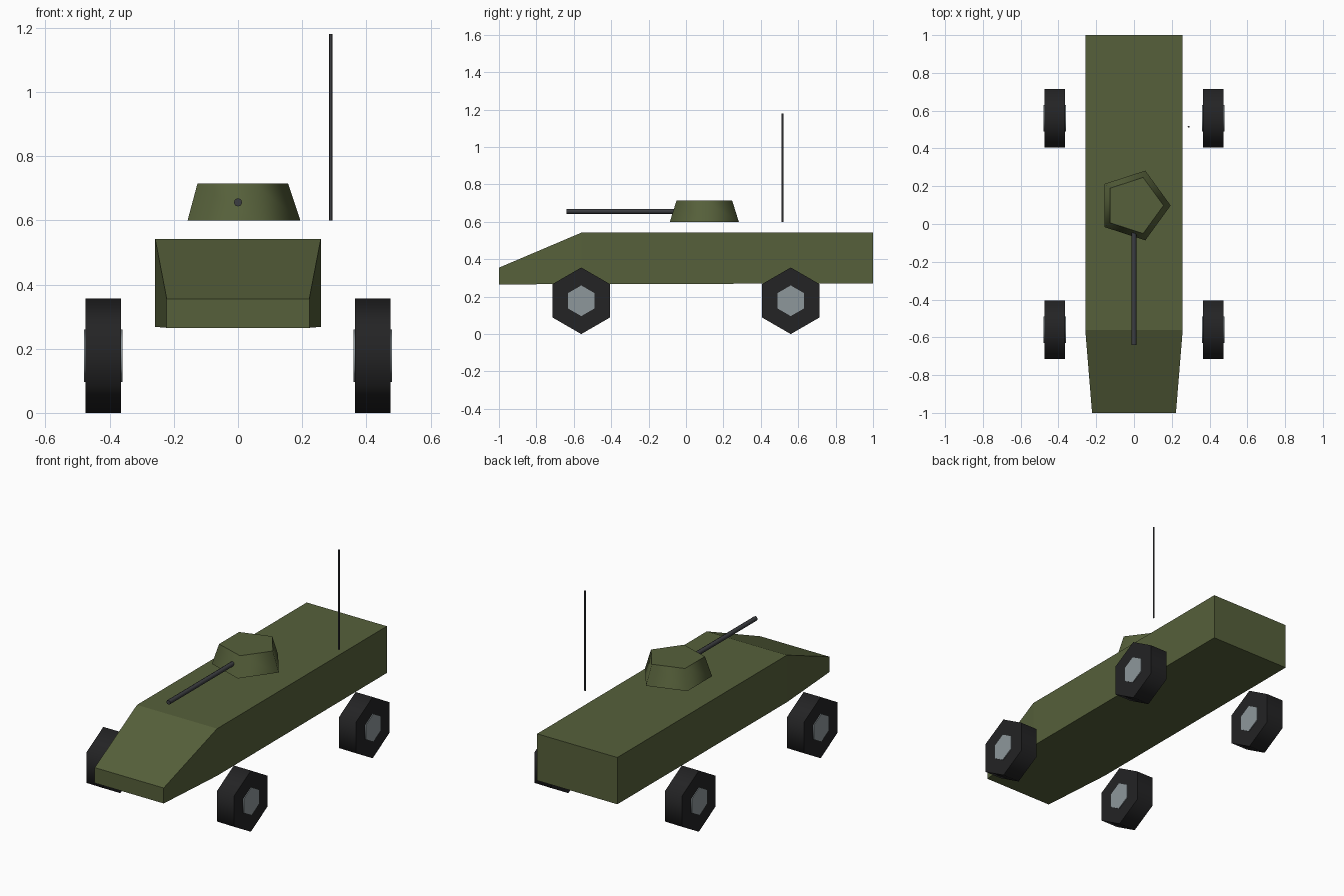
import bpy, bmesh
from math import pi, radians
from mathutils import Matrix

cube = bpy.data.objects.get("Cube")
if cube:
    bpy.data.objects.remove(cube, do_unlink=True)


def material(name, rgb):
    mat = bpy.data.materials.new(name)
    mat.use_nodes = True
    mat.diffuse_color = (*rgb, 1)
    mat.node_tree.nodes["Principled BSDF"].inputs["Base Color"].default_value = (*rgb, 1)
    return mat


olive = material("olive green", (0.093, 0.117, 0.043))
rubber = material("tyre black", (0.017, 0.017, 0.018))
steel = material("hub grey", (0.27, 0.31, 0.33))
gunmetal = material("gunmetal", (0.045, 0.047, 0.052))


def add_object(name, bm, mat):
    bmesh.ops.recalc_face_normals(bm, faces=bm.faces)
    mesh = bpy.data.meshes.new(name)
    bm.to_mesh(mesh)
    bm.free()
    mesh.materials.append(mat)
    obj = bpy.data.objects.new(name, mesh)
    bpy.context.collection.objects.link(obj)
    return obj


def prism(name, mat, sides, r_bottom, r_top, length, centre, turn):
    """Capped cone or cylinder with smooth sides and flat caps."""
    bm = bmesh.new()
    bmesh.ops.create_cone(bm, cap_ends=True, segments=sides, radius1=r_bottom,
                          radius2=r_top, depth=length)
    for face in bm.faces:
        face.smooth = abs(face.normal.z) < 0.9
    bm.transform(Matrix.Translation(centre) @ turn)
    return add_object(name, bm, mat)


def first_vertex_to(angle):
    """Spin about z so that a corner points at the given angle."""
    # create_cone puts its first corner on +y
    return Matrix.Rotation(radians(angle - 90), 4, 'Z')


# Hull: three cross-sections (y, half width, bottom, top) bridged front to back
bm = bmesh.new()
rings = []
for y, w, low, high in ((-1, 0.222, 0.265, 0.355), (-0.56, 0.258, 0.268, 0.542),
                        (1, 0.258, 0.27, 0.542)):
    corners = ((-w, low), (w, low), (w, high), (-w, high))
    rings.append([bm.verts.new((x, y, z)) for x, z in corners])
for a, b in zip(rings, rings[1:]):
    for i in range(4):
        j = (i + 1) % 4
        bm.faces.new((a[i], a[j], b[j], b[i]))
bm.faces.new(rings[0])
bm.faces.new(rings[-1])
add_object("hull", bm, olive)

# Turret: tapered pentagon with a corner towards the left side
prism("turret", olive, 5, 0.194, 0.156, 0.115, (0, 0.098, 0.6575), first_vertex_to(0))

# Gun barrel and aerial
along_y = Matrix.Rotation(pi / 2, 4, 'X')
prism("gun_barrel", gunmetal, 8, 0.013, 0.013, 0.64, (0, -0.32, 0.656), along_y)
prism("aerial", gunmetal, 8, 0.005, 0.005, 0.58, (0.289, 0.515, 0.89), Matrix())

# Wheels: hexagonal tyres, corner upwards, with hubs just proud of both faces
along_x = Matrix.Rotation(pi / 2, 4, 'Y') @ first_vertex_to(0)
for side, x in (("left", 0.42), ("right", -0.42)):
    for end, y in (("front", -0.56), ("rear", 0.56)):
        centre = (x, y, 0.178)
        prism(f"{end}_{side}_tyre", rubber, 6, 0.178, 0.178, 0.11, centre, along_x)
        prism(f"{end}_{side}_hub", steel, 6, 0.082, 0.082, 0.12, centre, along_x)
